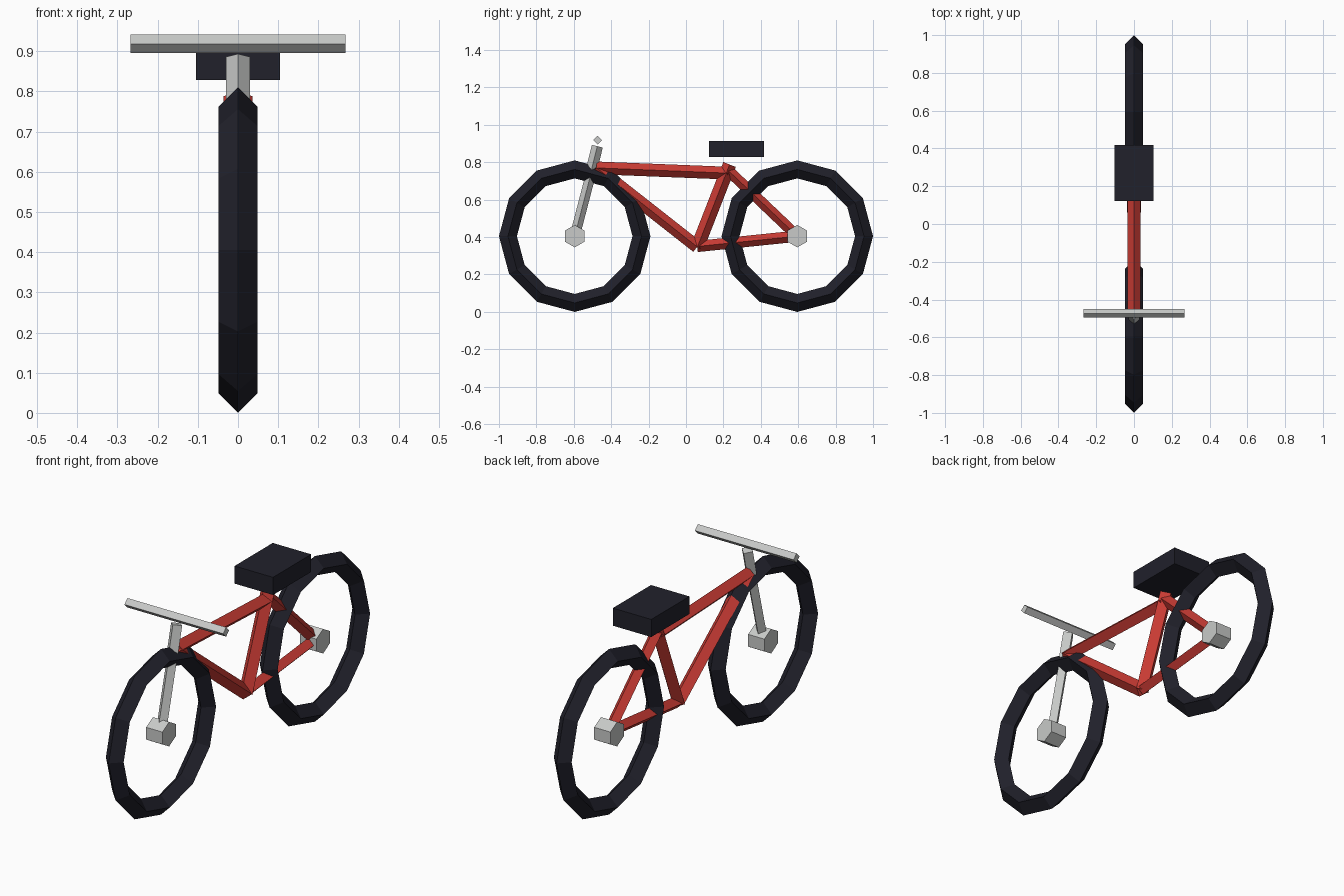
import bpy, math
from mathutils import Vector

if "Cube" in bpy.data.objects:
    bpy.data.objects.remove(bpy.data.objects["Cube"])


def material(name, rgb):
    m = bpy.data.materials.new(name)
    m.diffuse_color = (*rgb, 1)
    m.use_nodes = True
    m.node_tree.nodes["Principled BSDF"].inputs["Base Color"].default_value = m.diffuse_color
    return m


BLACK = material("dark rubber", (0.015, 0.015, 0.024))
RED = material("red paint", (0.60, 0.045, 0.035))
SILVER = material("silver metal", (0.58, 0.59, 0.58))


def make(name, verts, faces, mat):
    me = bpy.data.meshes.new(name)
    me.from_pydata(verts, [], faces)
    me.materials.append(mat)
    ob = bpy.data.objects.new(name, me)
    bpy.context.collection.objects.link(ob)
    return ob


def prism(name, a, b, r, mat, sides=4):
    """Flat-sided bar from a to b, with one corner pointing sideways (or up, if it runs along x)."""
    a, b = Vector(a), Vector(b)
    d = (b - a).normalized()
    u = Vector((0, 0, 1)) if abs(d.x) > 0.9 else Vector((1, 0, 0))
    v = d.cross(u)
    ring = [(u * math.cos(t) + v * math.sin(t)) * r
            for t in (2 * math.pi * i / sides for i in range(sides))]
    verts = [a + p for p in ring] + [b + p for p in ring]
    faces = [(i, (i + 1) % sides, (i + 1) % sides + sides, i + sides) for i in range(sides)]
    faces += [tuple(reversed(range(sides))), tuple(range(sides, 2 * sides))]
    return make(name, verts, faces, mat)


def tyre(name, y, z, major=0.357, minor=0.048, n=12, k=4):
    """Low-poly ring with a diamond cross-section."""
    verts, faces = [], []
    for i in range(n):
        a = 2 * math.pi * i / n
        for j in range(k):
            b = 2 * math.pi * j / k
            rad = major + minor * math.cos(b)
            verts.append((minor * math.sin(b), y + rad * math.cos(a), z + rad * math.sin(a)))
            i2, j2 = (i + 1) % n, (j + 1) % k
            faces.append((i * k + j, i2 * k + j, i2 * k + j2, i * k + j2))
    return make(name, verts, faces, mat=BLACK)


# Wheels
AXLE_Y, AXLE_Z = 0.595, 0.405
for label, y in (("front", -AXLE_Y), ("rear", AXLE_Y)):
    tyre(label + "_tyre", y, AXLE_Z)
    prism(label + "_hub", (-0.044, y, AXLE_Z), (0.044, y, AXLE_Z), 0.06, SILVER, 6)

# Frame tubes: name, start (y, z), end (y, z), radius
for name, (y1, z1), (y2, z2), r in (
        ("top_tube", (-0.48, 0.77), (0.225, 0.742), 0.034),
        ("down_tube", (-0.48, 0.772), (0.06, 0.348), 0.034),
        ("seat_tube", (0.06, 0.345), (0.233, 0.788), 0.036),
        ("chain_stay", (0.06, 0.35), (AXLE_Y, AXLE_Z), 0.03),
        ("seat_stay", (0.225, 0.757), (AXLE_Y, AXLE_Z), 0.029)):
    prism(name, (0, y1, z1), (0, y2, z2), r, RED)

# Fork and handlebar
prism("fork", (0, -AXLE_Y, AXLE_Z), (0, -0.495, 0.79), 0.027, SILVER)
prism("steering_stem", (0, -0.504, 0.765), (0, -0.474, 0.886), 0.03, SILVER)
prism("handlebar", (-0.267, -0.473, 0.918), (0.267, -0.473, 0.918), 0.023, SILVER)

# Seat block
box = [(x, y, z) for z in (0.828, 0.914) for y in (0.122, 0.417) for x in (-0.104, 0.104)]
make("seat", box, [(0, 2, 3, 1), (4, 5, 7, 6), (0, 1, 5, 4),
                   (2, 6, 7, 3), (0, 4, 6, 2), (1, 3, 7, 5)], BLACK)

# Make all face normals point outward
import bmesh
for ob in bpy.context.collection.objects:
    bm = bmesh.new()
    bm.from_mesh(ob.data)
    bmesh.ops.recalc_face_normals(bm, faces=bm.faces)
    bm.to_mesh(ob.data)
    bm.free()
